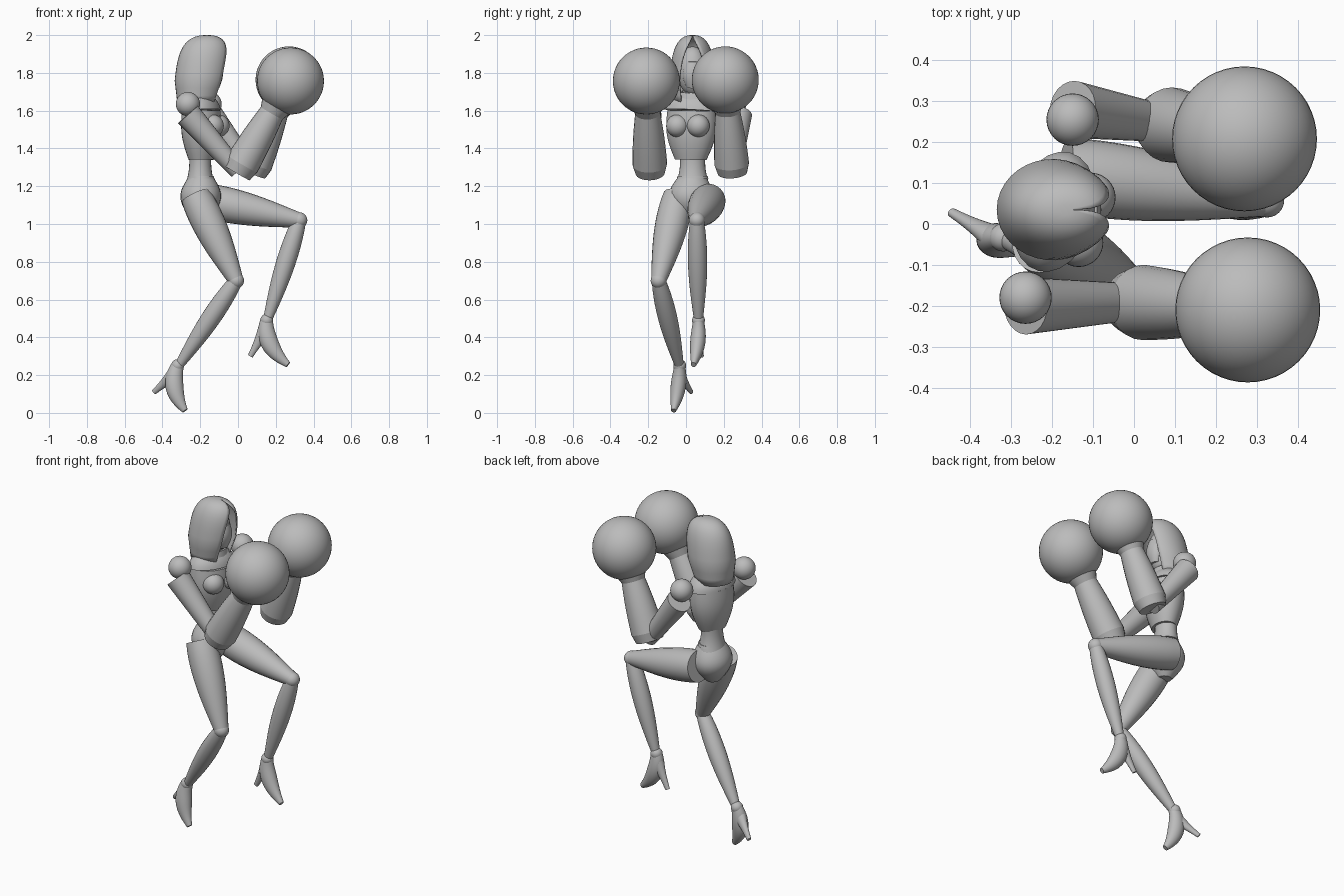
import bpy, bmesh, math
from mathutils import Vector

if "Cube" in bpy.data.objects:
    bpy.data.objects.remove(bpy.data.objects["Cube"])

COLOUR = (0.5, 0.5, 0.5, 1)
grey = bpy.data.materials.new("plain grey")
grey.use_nodes = True
grey.diffuse_color = COLOUR
grey.node_tree.nodes["Principled BSDF"].inputs["Base Color"].default_value = COLOUR


def finish(name, bm):
    """Turn a bmesh into a smooth shaded object."""
    bmesh.ops.recalc_face_normals(bm, faces=bm.faces)
    mesh = bpy.data.meshes.new(name)
    bm.to_mesh(mesh)
    bm.free()
    mesh.materials.append(grey)
    part = bpy.data.objects.new(name, mesh)
    bpy.context.collection.objects.link(part)
    bpy.ops.object.select_all(action="DESELECT")
    part.select_set(True)
    bpy.context.view_layer.objects.active = part
    bpy.ops.object.shade_smooth_by_angle(angle=math.radians(45))
    return part


def bridge(bm, loops, closed=True):
    """Join neighbouring loops of vertices with quads."""
    for lower, upper in zip(loops, loops[1:]):
        count = len(lower)
        for k in range(count if closed else count - 1):
            n = (k + 1) % count
            bm.faces.new((lower[k], lower[n], upper[n], upper[k]))


def limb(name, start, end, first, last, bulge=0, wide=1, via=None, skew=1, yaw=0, steps=12, sides=24):
    """Tapered tube with a swelling in the middle, optionally bent towards a point."""
    start, end = Vector(start), Vector(end)
    bend = Vector(via) if via else start.lerp(end, 0.5)
    sideways = Vector((-math.sin(yaw), math.cos(yaw), 0))
    bm = bmesh.new()
    loops = []
    for i in range(steps + 1):
        t = i / steps
        a, b = start.lerp(bend, t), bend.lerp(end, t)
        centre, axis = a.lerp(b, t), b - a
        front = axis.cross(sideways).normalized()
        side = front.cross(axis).normalized()
        radius = first + (last - first) * t + bulge * math.sin(math.pi * t ** skew)
        loop = []
        for k in range(sides):
            turn = math.tau * k / sides
            offset = side * wide * math.cos(turn) + front * math.sin(turn)
            loop.append(bm.verts.new(centre + offset * radius))
        loops.append(loop)
    bridge(bm, loops)
    bm.faces.new(loops[0])
    bm.faces.new(loops[-1])
    return finish(name, bm)


def ball(name, centre, radius, scale=(1, 1, 1), segments=32):
    bm = bmesh.new()
    bmesh.ops.create_uvsphere(bm, u_segments=segments, v_segments=segments // 2, radius=radius)
    bmesh.ops.scale(bm, vec=Vector(scale), verts=bm.verts)
    bmesh.ops.translate(bm, vec=Vector(centre), verts=bm.verts)
    return finish(name, bm)


def hood(base, height, radius, steps=14, sides=28):
    """Domed shell with an opening at the front that closes towards the top."""
    bm = bmesh.new()
    loops = []
    for i in range(steps + 1):
        t = 0.999 * math.sin(math.pi / 2 * i / steps)
        dome = radius * (1 - t ** 5) ** 0.4 * (0.8 + 0.2 * min(1, 3 * t))
        gap = 0.02 + 0.6 * (1 - t ** 4)
        loop = []
        for k in range(sides + 1):
            turn = gap + (math.tau - 2 * gap) * k / sides
            x = 0.05 * t + dome * math.cos(turn) * (1 + 0.1 * t)
            y = dome * math.sin(turn) * (1 - 0.2 * t)
            loop.append(bm.verts.new(Vector(base) + Vector((x, y, height * t))))
        loops.append(loop)
    bridge(bm, loops, closed=False)
    bm.faces.new(loops[-1])
    shell = finish("hood", bm).modifiers.new("shell", "SOLIDIFY")
    shell.thickness = 0.008


def arm(side, shoulder, sleeve, elbow, glove):
    """Shoulder ball, upper arm, flared forearm and round glove."""
    elbow, glove = Vector(elbow), Vector(glove)
    reach = glove - elbow
    ball(side + "_shoulder", shoulder, 0.064)
    limb(side + "_upper_arm", sleeve, elbow, first=0.07, last=0.045)
    limb(side + "_elbow_cuff", elbow - reach * 0.02, elbow + reach * 0.08, first=0.078, last=0.092)
    limb(side + "_forearm", elbow + reach * 0.08, elbow + reach * 0.65, first=0.092, last=0.066, bulge=0.004)
    limb(side + "_glove_neck", elbow + reach * 0.64, elbow + reach * 0.8, first=0.066, last=0.1)
    ball(side + "_glove", glove, 0.177, segments=48)


def leg(side, hip, knee, ankle, thigh, swell):
    """Thigh, knee joint and shin."""
    limb(side + "_thigh", hip, knee, first=thigh, last=0.04, bulge=swell, skew=0.8)
    ball(side + "_knee", knee, 0.042)
    limb(side + "_shin", knee, ankle, first=0.036, last=0.022, bulge=0.021, skew=0.85)


def foot(side, ankle, arch, toe, heel):
    """High heeled boot foot with a separate heel spike."""
    limb(side + "_foot", ankle, toe, first=0.034, last=0.016, bulge=0.022, via=arch, wide=0.85)
    root = Vector(ankle).lerp(Vector(arch), 0.4)
    limb(side + "_heel", root, heel, first=0.04, last=0.014, bulge=-0.004, wide=0.8)
    ball(side + "_ankle", ankle, 0.034)


# Head
hood((-0.215, 0.035, 1.64), height=0.36, radius=0.133)
ball("face", (-0.17, 0.035, 1.81), 0.1, scale=(0.8, 0.8, 1.3))
limb("mask", (-0.12, 0.035, 1.72), (-0.11, 0.035, 1.86), first=0.02, last=0.02, bulge=0.015, wide=1.5)
limb("neck", (-0.2, 0.035, 1.6), (-0.18, 0.035, 1.74), first=0.06, last=0.05)

# Torso, with the jacket turned a little to its right
TWIST = -0.26
limb("jacket", (-0.195, 0.025, 1.34), (-0.195, 0.03, 1.6), first=0.065, last=0.1, bulge=0.018, wide=1.3, yaw=TWIST)
limb("shoulder_yoke", (-0.195, 0.03, 1.6), (-0.2, 0.035, 1.68), first=0.1, last=0.06, wide=1.5, yaw=TWIST, bulge=0.008)
limb("collar", (-0.195, 0.035, 1.65), (-0.19, 0.035, 1.7), first=0.08, last=0.065, wide=1.2, yaw=TWIST)
for side, sign in (("left", 1), ("right", -1)):
    ball(side + "_bust", (-0.12 + 0.015 * sign, 0.01 + 0.055 * sign, 1.52), 0.06)
limb("waist", (-0.2, 0.035, 1.38), (-0.2, 0.035, 1.2), first=0.06, last=0.08, bulge=-0.01, wide=1.15)
limb("belt", (-0.195, 0.035, 1.24), (-0.195, 0.035, 1.255), first=0.07, last=0.066, wide=1.2)
limb("hips", (-0.195, 0.035, 1.25), (-0.2, 0.02, 1.02), first=0.065, last=0.04, bulge=0.055, wide=1.1)

# Arms raised in a guard
arm("right", shoulder=(-0.265, -0.18, 1.635), sleeve=(-0.265, -0.2, 1.58),
    elbow=(0, -0.19, 1.28), glove=(0.278, -0.21, 1.757))
arm("left", shoulder=(-0.15, 0.255, 1.635), sleeve=(-0.15, 0.28, 1.58),
    elbow=(0.075, 0.245, 1.28), glove=(0.27, 0.208, 1.763))

# Standing right leg and raised left leg
leg("right", hip=(-0.225, -0.04, 1.15), knee=(-0.01, -0.145, 0.7), ankle=(-0.32, -0.033, 0.24),
    thigh=0.08, swell=0.022)
leg("left", hip=(-0.17, 0.12, 1.125), knee=(0.325, 0.058, 1.02), ankle=(0.152, 0.066, 0.48),
    thigh=0.09, swell=0.018)
foot("right", ankle=(-0.32, -0.033, 0.25), arch=(-0.37, -0.035, 0.13), toe=(-0.28, -0.066, 0.012),
     heel=(-0.445, 0.028, 0.11))
foot("left", ankle=(0.152, 0.066, 0.49), arch=(0.13, 0.07, 0.36), toe=(0.265, 0.04, 0.255),
     heel=(0.065, 0.083, 0.3))
